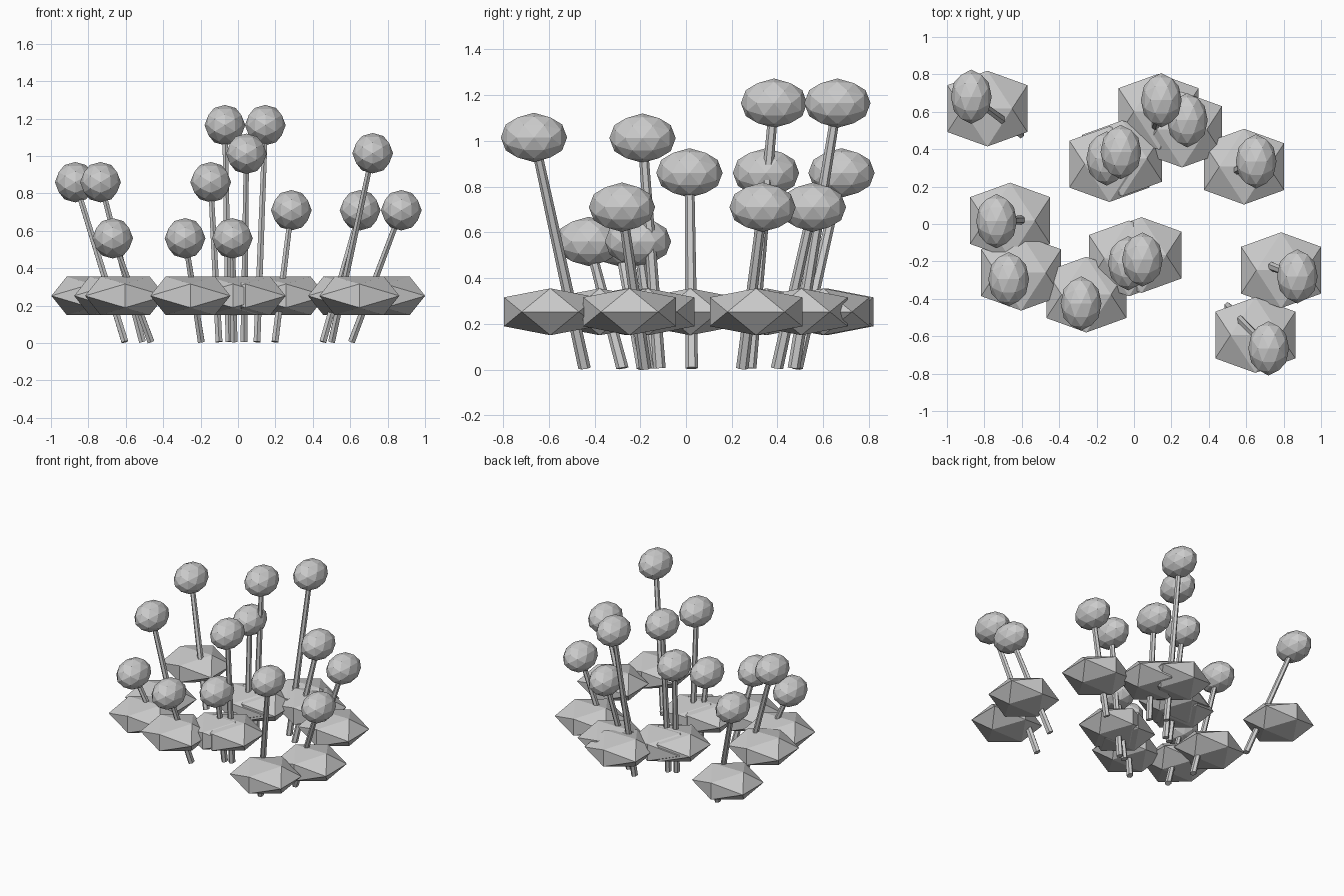
import bpy, bmesh, math
from mathutils import Vector, Matrix

if "Cube" in bpy.data.objects:
    bpy.data.objects.remove(bpy.data.objects["Cube"])

PHI = (1 + math.sqrt(5)) / 2
STRETCH = 1.3   # the whole stem/bloom shape is wider front to back

# bloom centres (x, y, z)
BLOOMS = [
    (-0.87, 0.68, 0.86), (-0.735, 0.015, 0.86), (-0.67, -0.295, 0.56),
    (-0.283, -0.425, 0.56), (-0.03, -0.21, 0.56), (0.045, -0.19, 1.012),
    (-0.146, 0.35, 0.86), (-0.07, 0.385, 1.165), (0.146, 0.662, 1.165),
    (0.285, 0.555, 0.71), (0.653, 0.335, 0.71), (0.873, -0.28, 0.71),
    (0.72, -0.665, 1.015),
]


def finish(bm, name):
    bmesh.ops.recalc_face_normals(bm, faces=bm.faces)
    mesh = bpy.data.meshes.new(name)
    bm.to_mesh(mesh)
    bm.free()
    obj = bpy.data.objects.new(name, mesh)
    bpy.context.collection.objects.link(obj)
    return obj


def icosahedron(name, centre, radii, detail=0):
    """Icosahedron with an edge on top, optionally divided once into a ball."""
    bm = bmesh.new()
    for a in (-1, 1):
        for b in (-PHI, PHI):
            for co in ((a, 0, b), (0, b, a), (b, a, 0)):
                bm.verts.new(Vector(co).normalized())
    bmesh.ops.convex_hull(bm, input=bm.verts[:])
    if detail:
        bmesh.ops.subdivide_edges(bm, edges=bm.edges[:], cuts=1, use_grid_fill=True)
        for v in bm.verts:
            v.co.normalize()
    bm.transform(Matrix.Translation(centre) @ Matrix.Diagonal((*radii, 1)))
    return finish(bm, name)


def stem(name, base, top):
    """Tapered six-sided rod leaning from base to top."""
    d = top - base
    d.y /= STRETCH
    bm = bmesh.new()
    bmesh.ops.create_cone(bm, cap_ends=True, segments=6, radius1=0.021,
                          radius2=0.016, depth=d.length)
    turn = Vector((0, 0, 1)).rotation_difference(d).to_matrix().to_4x4()
    bm.transform(Matrix.Translation((base + top) / 2)
                 @ Matrix.Diagonal((1, STRETCH, 1, 1)) @ turn)
    return finish(bm, name)


for i, (x, y, z) in enumerate(BLOOMS, 1):
    # ball-shaped bloom
    icosahedron(f"bloom_{i}", (x, y, z), (0.109, 0.145, 0.108), detail=1)
    # leaning stem
    stem(f"stem_{i}", Vector((0.695 * x, 0.69 * y + 0.015, 0.006)), Vector((x, y, z)))
    # flattened leaf clump around the stem
    icosahedron(f"leaf_clump_{i}", (0.901 * x, 0.9 * y + 0.005, 0.2525),
                (0.2515, 0.238, 0.1205))
